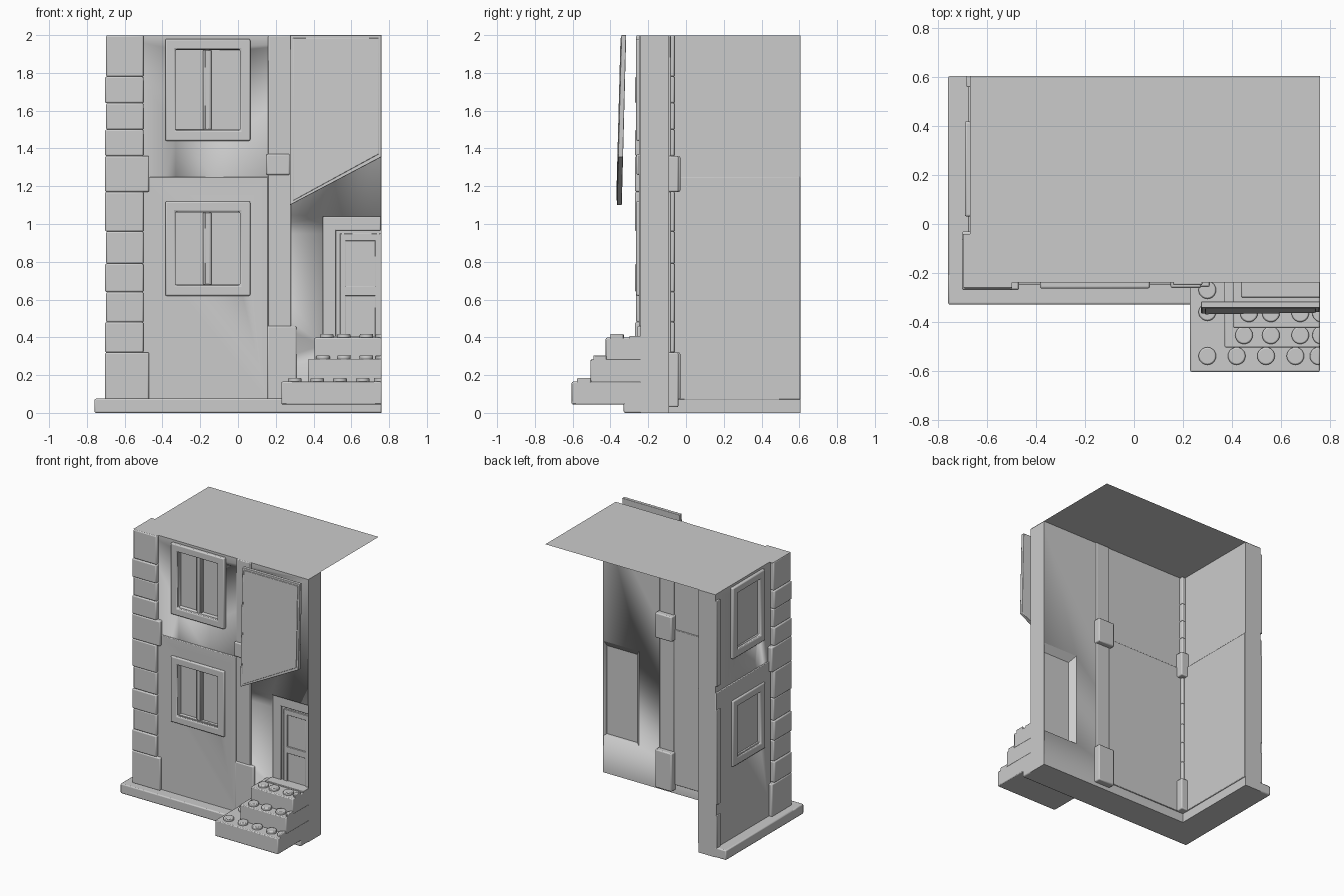
import bpy, bmesh
from mathutils import Matrix, Vector

cube = bpy.data.objects.get("Cube")
if cube:
    bpy.data.objects.remove(cube, do_unlink=True)

GREY = (0.6, 0.6, 0.6, 1)
stone = bpy.data.materials.new("stone grey")
stone.use_nodes = True
stone.diffuse_color = GREY
stone.node_tree.nodes["Principled BSDF"].inputs["Base Color"].default_value = GREY

TOP, END, BACK = 2.0, 0.76, 0.605
FRONT, SIDE = -0.24, -0.67          # outer wall faces
IN_FRONT, IN_SIDE = -0.09, -0.53    # inner wall faces


def finish(name, bm, bevel=0.0):
    bmesh.ops.recalc_face_normals(bm, faces=bm.faces)
    mesh = bpy.data.meshes.new(name)
    bm.to_mesh(mesh)
    bm.free()
    ob = bpy.data.objects.new(name, mesh)
    bpy.context.collection.objects.link(ob)
    mesh.materials.append(stone)
    if bevel:
        mod = ob.modifiers.new("soft edges", "BEVEL")
        mod.width, mod.segments, mod.limit_method = bevel, 2, "ANGLE"
    bpy.ops.object.select_all(action="DESELECT")
    ob.select_set(True)
    bpy.context.view_layer.objects.active = ob
    bpy.ops.object.shade_smooth_by_angle()
    return ob


def add_box(bm, x, y, z):
    size = Vector((x[1] - x[0], y[1] - y[0], z[1] - z[0]))
    mid = Vector((x[0] + x[1], y[0] + y[1], z[0] + z[1])) / 2
    bmesh.ops.create_cube(bm, size=1, matrix=Matrix.Translation(mid) @ Matrix.Diagonal(size.to_4d()))


def box(name, x, y, z, bevel=0.0):
    bm = bmesh.new()
    add_box(bm, x, y, z)
    return finish(name, bm, bevel)


def prism(name, points, offset, bevel=0.0):
    bm = bmesh.new()
    face = bm.faces.new([bm.verts.new(p) for p in points])
    out = bmesh.ops.extrude_face_region(bm, geom=[face])
    bmesh.ops.translate(bm, vec=offset, verts=[v for v in out["geom"] if isinstance(v, bmesh.types.BMVert)])
    return finish(name, bm, bevel)


def frame(name, a, z, place, border, depth, bevel=0.008):
    """Rectangular frame with a bevelled profile; place(a, d, z) maps to space."""
    bm = bmesh.new()
    rings = []
    for inset, d in ((0, -0.02), (0, depth), (border, depth), (border, -0.02)):
        corners = ((a[0] + inset, z[0] + inset), (a[1] - inset, z[0] + inset),
                   (a[1] - inset, z[1] - inset), (a[0] + inset, z[1] - inset))
        rings.append([bm.verts.new(place(u, d, w)) for u, w in corners])
    for r in range(4):
        p, q = rings[r], rings[(r + 1) % 4]
        for i in range(4):
            j = (i + 1) % 4
            bm.faces.new((p[i], p[j], q[j], q[i]))
    return finish(name, bm, bevel)


def on_front(u, d, w):
    return (u, FRONT - d, w)


def on_side(u, d, w):
    return (SIDE - d, u, w)


# L-shaped wall and the slightly thicker lower storey
plan = [(SIDE, FRONT), (END, FRONT), (END, IN_FRONT), (IN_SIDE, IN_FRONT), (IN_SIDE, BACK), (SIDE, BACK)]
wall = prism("walls", [(x, y, 0) for x, y in plan], (0, 0, TOP - 0.002))
lower_front = box("lower_front_panel", (-0.51, 0.16), (FRONT - 0.008, FRONT + 0.02), (0.07, 1.25), 0.005)
lower_side = box("lower_side_panel", (SIDE - 0.008, SIDE + 0.02), (-0.05, BACK), (0.07, 1.25), 0.005)

# Openings for windows and for the door, inside and out
WINDOWS = ((0.62, 1.12), (1.44, 1.98))
bm = bmesh.new()
for z0, z1 in WINDOWS:
    add_box(bm, (-0.33, 0.01), (-0.4, -0.215), (z0 + 0.06, z1 - 0.06))
    add_box(bm, (-0.8, SIDE + 0.01), (0.08, 0.37), (z0 + 0.06, z1 - 0.06))
add_box(bm, (0.45, END - 0.004), (-0.4, -0.215), (0.36, 1.04))
add_box(bm, (0.46, END - 0.004), (-0.13, 0.1), (0.28, 1.0))
cutter = finish("opening_cutter", bm)
cutter.hide_render = True
for ob in (wall, lower_front, lower_side):
    mod = ob.modifiers.new("openings", "BOOLEAN")
    mod.operation, mod.solver, mod.object = "DIFFERENCE", "EXACT", cutter
    bpy.context.view_layer.objects.active = ob
    for m in list(ob.modifiers):
        bpy.ops.object.modifier_apply(modifier=m.name)
bpy.data.objects.remove(cutter, do_unlink=True)

# Window frames, sashes and mullions
for storey, (z0, z1) in zip(("lower", "upper"), WINDOWS):
    inner = (z0 + 0.06, z1 - 0.06)
    frame(storey + "_front_window_frame", (-0.385, 0.065), (z0, z1), on_front, 0.055, 0.024)
    frame(storey + "_side_window_frame", (0.03, 0.42), (z0, z1), on_side, 0.055, 0.022)
    box(storey + "_mullion", (-0.185, -0.14), (-0.235, -0.2), inner, 0.004)
    box(storey + "_mullion_bead", (-0.175, -0.15), (-0.242, -0.2), inner, 0.003)

# Flat roof sheet
bm = bmesh.new()
roof_plan = [(-0.7, -0.26), (-0.5, -0.26), (-0.5, FRONT), (END, FRONT), (END, BACK), (SIDE, BACK), (SIDE, -0.04), (-0.7, -0.04)]
bm.faces.new([bm.verts.new((x, y, TOP)) for x, y in roof_plan])
finish("roof", bm)

# Corner blocks, with wider ones at the foot and the storey line
levels = (0.07, 0.32, 0.48, 0.64, 0.79, 0.96, 1.17, 1.36, 1.5, 1.64, 1.78, 1.999)
for i, (z0, z1) in enumerate(zip(levels, levels[1:])):
    wide = 0.03 if z0 in (0.07, 1.17) else 0
    out = 0.006 if wide or i % 2 else 0
    box("corner_block", (-0.698 - out, -0.5 + wide), (-0.264 - out, -0.06 + wide), (z0, z1), 0.008)

# Thin strip at the rear end of the side wall
for z in ((0.07, 0.32), (0.4, 1.12), (1.3, 1.95)):
    box("rear_edge_strip", (-0.685, -0.6), (0.56, BACK), z, 0.004)

# Pilaster between the window bay and the door, with its inner side
box("pilaster_shaft", (0.16, 0.28), (-0.25, -0.08), (0.07, 1.999), 0.006)
box("pilaster_foot", (0.155, 0.31), (-0.258, -0.2), (0.07, 0.46), 0.008)
box("pilaster_band", (0.15, 0.275), (-0.262, -0.2), (1.26, 1.37), 0.008)
for z in ((0.03, 0.32), (1.17, 1.36)):
    box("pilaster_inner_block", (0.15, 0.29), (-0.12, -0.04), z, 0.008)

# Interior storey ledges
box("inner_side_ledge", (-0.56, IN_SIDE + 0.008), (IN_FRONT, BACK), (0.07, 1.25), 0.004)
box("inner_front_ledge", (IN_SIDE, 0.16), (-0.12, IN_FRONT + 0.008), (0.07, 1.25), 0.004)

# Door: stepped surround, leaf rails and lower panel
DOOR = END - 0.005
box("surround_post", (0.45, 0.52), (-0.228, -0.2), (0.39, 1.04), 0.005)
box("surround_lintel", (0.45, DOOR), (-0.228, -0.2), (0.965, 1.04), 0.005)
box("door_outer_stile", (0.54, 0.57), (-0.224, -0.2), (0.39, 0.95), 0.003)
box("door_inner_stile", (0.725, DOOR), (-0.224, -0.2), (0.39, 0.95), 0.003)
for z in ((0.91, 0.95), (0.62, 0.67)):
    box("door_rail", (0.54, DOOR), (-0.224, -0.2), z, 0.003)
prism("inner_door_reveal", [(0.46, IN_FRONT, 0.28), (0.46, -0.13, 0.28), (0.5, -0.13, 0.28)], (0, 0, 0.72))
prism("inner_door_soffit", [(0.46, IN_FRONT, 1.0), (0.46, -0.13, 1.0), (0.46, -0.13, 0.95)], (0.296, 0, 0))

# Plinth along both outer walls
box("front_plinth", (-0.76, END), (-0.33, -0.2), (0, 0.075), 0.008)
box("side_plinth", (-0.76, -0.6), (-0.3, BACK), (0, 0.075), 0.008)

# Entrance steps with round studs
STEPS = ((0.23, -0.605, 0.045, 0.165), (0.37, -0.505, 0.16, 0.285), (0.405, -0.425, 0.28, 0.398))
for x, y, z0, z1 in STEPS:
    box("step", (x, END), (y, -0.2), (z0, z1), 0.006)
box("door_sill", (0.44, END), (-0.3, -0.2), (0.38, 0.408), 0.003)

studs = [(x, -0.54, 0.165) for x in (0.3, 0.42, 0.54, 0.66, 0.755)]
studs += [(0.3, y, 0.165) for y in (-0.36, -0.27)]
studs += [(x, -0.455, 0.285) for x in (0.45, 0.56, 0.68, 0.765)]
studs += [(x, -0.365, 0.398) for x in (0.47, 0.56, 0.68, 0.765)]
for spot in studs:
    bm = bmesh.new()
    bmesh.ops.create_cone(bm, cap_ends=True, segments=20, radius1=0.036, radius2=0.036, depth=0.04,
                          matrix=Matrix.Translation(spot))
    cut = bmesh.ops.bisect_plane(bm, geom=bm.verts[:] + bm.edges[:] + bm.faces[:],
                                 plane_co=(END, 0, 0), plane_no=(1, 0, 0), clear_outer=True)
    edges = [e for e in cut["geom_cut"] if isinstance(e, bmesh.types.BMEdge)]
    if edges:
        bmesh.ops.holes_fill(bm, edges=edges)
    finish("step_stud", bm, 0.006)

# Leaning sign board with a raised panel
def board(name, inset, front, thick):
    pts = ((0.275 + inset, 1.1 + inset * 1.5), (END - inset, 1.355 + inset), (END - inset, TOP - inset), (0.275 + inset, TOP - inset))
    prism(name, [(x, front + (z - 1.1) * 0.026, z) for x, z in pts], (0, thick, 0), 0.003)


board("sign_board", 0, -0.366, 0.026)
board("sign_panel", 0.015, -0.37, 0.01)
